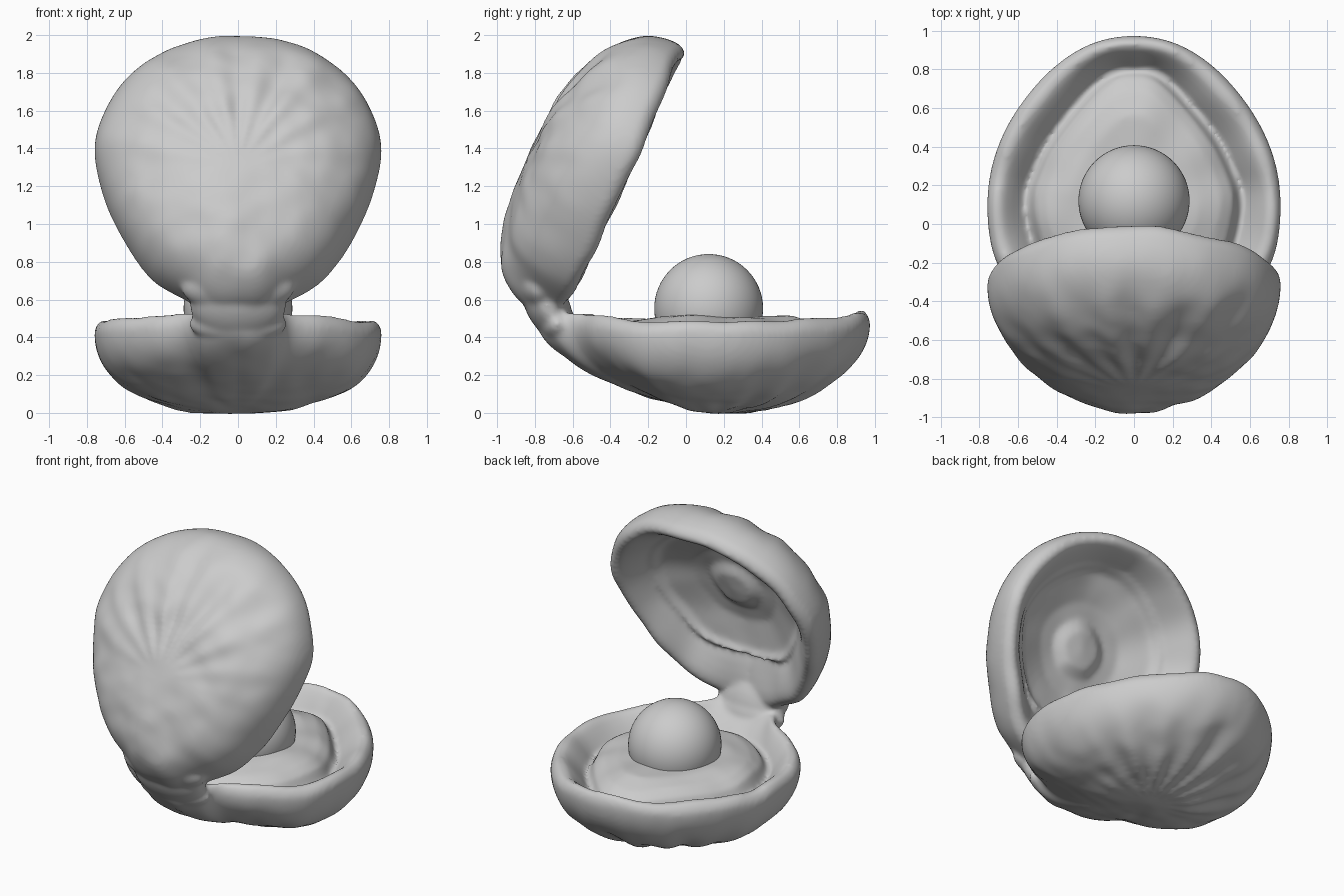
import bpy, bmesh, math
from mathutils import Vector, Matrix, noise

if "Cube" in bpy.data.objects:
    bpy.data.objects.remove(bpy.data.objects["Cube"])

N = 160  # samples around each shell

# half outlines from hinge to tip: (distance from hinge, half width)
LOW_OUT = [(-.19, 0), (-.12, .19), (.02, .28), (.12, .46), (.27, .63), (.45, .73),
           (.7, .76), (.94, .725), (1.17, .62), (1.39, .44), (1.53, .23), (1.575, 0)]
LOW_IN = [(.12, 0), (.13, .15), (.2, .3), (.3, .42), (.42, .5), (.6, .55),
          (.75, .56), (.88, .52), (1.02, .45), (1.22, .3), (1.39, .13), (1.42, 0)]
UP_OUT = [(-.1, 0), (-.09, .14), (-.01, .26), (.12, .45), (.34, .6), (.6, .71),
          (.88, .76), (1.1, .7), (1.28, .58), (1.42, .39), (1.49, .19), (1.505, 0)]
UP_IN = [(.26, 0), (.27, .12), (.3, .25), (.36, .35), (.48, .43), (.65, .52),
         (.85, .55), (1.02, .5), (1.15, .4), (1.26, .26), (1.32, .12), (1.33, 0)]
# rounded lip section: (fraction from outer to inner edge, height)
LIP = [(.03, .02), (.08, .038), (.18, .058), (.3, .062), (.45, .045), (.62, .01), (.8, -.035), (1, -.09)]


def spline(pts, s):
    """Catmull-Rom through the half outline, mirrored past both ends."""
    p = [Vector(q) for q in pts]
    p = [Vector((p[1].x, -p[1].y))] + p + [Vector((p[-2].x, -p[-2].y))]
    x = s * (len(pts) - 1)
    i = min(int(x), len(pts) - 2)
    t = x - i
    a, b, c, d = p[i:i + 4]
    return .5 * (2 * b + (c - a) * t + (2 * a - 5 * b + 4 * c - d) * t * t + (3 * b - a - 3 * c + d) * t ** 3)


def lerp_list(vals, s):
    x = s * (len(vals) - 1)
    i = min(int(x), len(vals) - 2)
    return vals[i] + (vals[i + 1] - vals[i]) * (x - i)


def rough(uv, freq, seed):
    return noise.noise(Vector((uv.x * freq, uv.y * freq, seed)))


def add_shell(bm, place, outer, inner, apex, rim, floor, power, linear, seed):
    """Closed bowl: outside, rolled lip and inside, as rings around the outline."""
    au, ah = apex
    centre = Vector((.5 * (inner[0][0] + inner[-1][0]), 0))
    cols = []
    for i in range(N):
        f = 2 * i / N
        s, sign = (f, 1) if f <= 1 else (2 - f, -1)
        o, n = spline(outer, s), spline(inner, s)
        o.y *= sign
        n.y *= sign
        rh, lin, pw = lerp_list(rim, s), lerp_list(linear, s), lerp_list(power, s)
        ang = math.atan2(o.y, o.x - au)
        pts = []
        for k in range(1, 37):
            r = math.sin(k / 36 * math.pi / 2)
            drop = 1 - max(0, 1 - r ** pw) ** (1 / pw)
            h = ah + (rh - ah) * (drop * (1 - lin) + r * lin)
            uv = Vector((au, 0)).lerp(o, r)
            fade = min(1, r * 2.5) * max(0, min(1, (1 - r) * 6)) * min(1, max(0, s * 3 - 1.3))
            h += fade * .011 * math.cos(17 * ang)
            h += (.02 * rough(uv, 4, seed) + .008 * rough(uv, 9, seed)) * min(1, r * 3)
            pts.append((uv.x, uv.y, h))
        for q, dh in LIP:
            uv = o.lerp(n, q)
            pts.append((uv.x, uv.y, rh + dh + .02 * rough(uv, 4, seed)))
        for r, h in floor[:-1]:
            uv = centre.lerp(n, r)
            pts.append((uv.x, uv.y, h + .02 * rough(uv, 4, seed + 5)))
        cols.append([bm.verts.new(place(*p)) for p in pts])
    first = bm.verts.new(place(au, 0, ah))
    last = bm.verts.new(place(centre.x, 0, floor[-1][1]))
    for i in range(N):
        a, b = cols[i], cols[(i + 1) % N]
        bm.faces.new((first, a[0], b[0]))
        bm.faces.new((last, b[-1], a[-1]))
        for j in range(len(a) - 1):
            bm.faces.new((a[j], a[j + 1], b[j + 1], b[j]))


def lower_place(u, v, h):
    return Vector((v, u - .6, .505 + h))


def upper_place(u, v, h):
    return Vector((v, -.6 + .39 * u + .92 * h, .56 + .92 * u - .39 * h))


bm = bmesh.new()
# lower shell with soft flesh mound
add_shell(bm, lower_place, LOW_OUT, LOW_IN, (.75, -.51), [-.03, -.04, -.07, -.08, -.06, -.02],
          [(.95, -.12), (.91, -.07), (.8, -.03), (.6, 0), (.3, .01), (0, .01)],
          [2, 2.2, 2.3, 2.3, 2.1, 2.05], [.42, .3, .1, 0, 0, 0], 1)
# upper shell with hollow inside
add_shell(bm, upper_place, UP_OUT, UP_IN, (.58, -.53), [-.14, -.08, -.06, -.05, -.05, -.04],
          [(.97, -.14), (.9, -.19), (.75, -.22), (.55, -.26), (.35, -.27), (.22, -.23), (0, -.22)],
          [2.5, 2.5, 2.4, 2.3, 2.3, 2.35], [0, 0, 0, .03, 0, 0], 2)
# hinge neck joining both shells
for y, z, size in ((-.68, .47, (.26, .1, .1)), (-.735, .57, (.255, .115, .2)), (-.79, .66, (.3, .1, .14))):
    bmesh.ops.create_uvsphere(bm, u_segments=32, v_segments=20, radius=1,
                              matrix=Matrix.Translation((0, y, z)) @ Matrix.Rotation(math.radians(27), 4, 'X')
                              @ Matrix.Diagonal((*size, 1)))
bmesh.ops.recalc_face_normals(bm, faces=bm.faces)
mesh = bpy.data.meshes.new("oyster_shell")
bm.to_mesh(mesh)
bm.free()
shell = bpy.data.objects.new("oyster_shell", mesh)
bpy.context.collection.objects.link(shell)

# fuse the parts into one soft organic surface
fuse = shell.modifiers.new("fuse", 'REMESH')
fuse.mode = 'VOXEL'
fuse.voxel_size = .015
fuse.use_smooth_shade = True
soft = shell.modifiers.new("soften", 'SMOOTH')
soft.factor = .5
soft.iterations = 10

# pearl
bpy.ops.mesh.primitive_uv_sphere_add(segments=64, ring_count=32, radius=.288, location=(0, .12, .553))
pearl = bpy.context.object
pearl.name = "pearl"
bpy.ops.object.shade_smooth()
